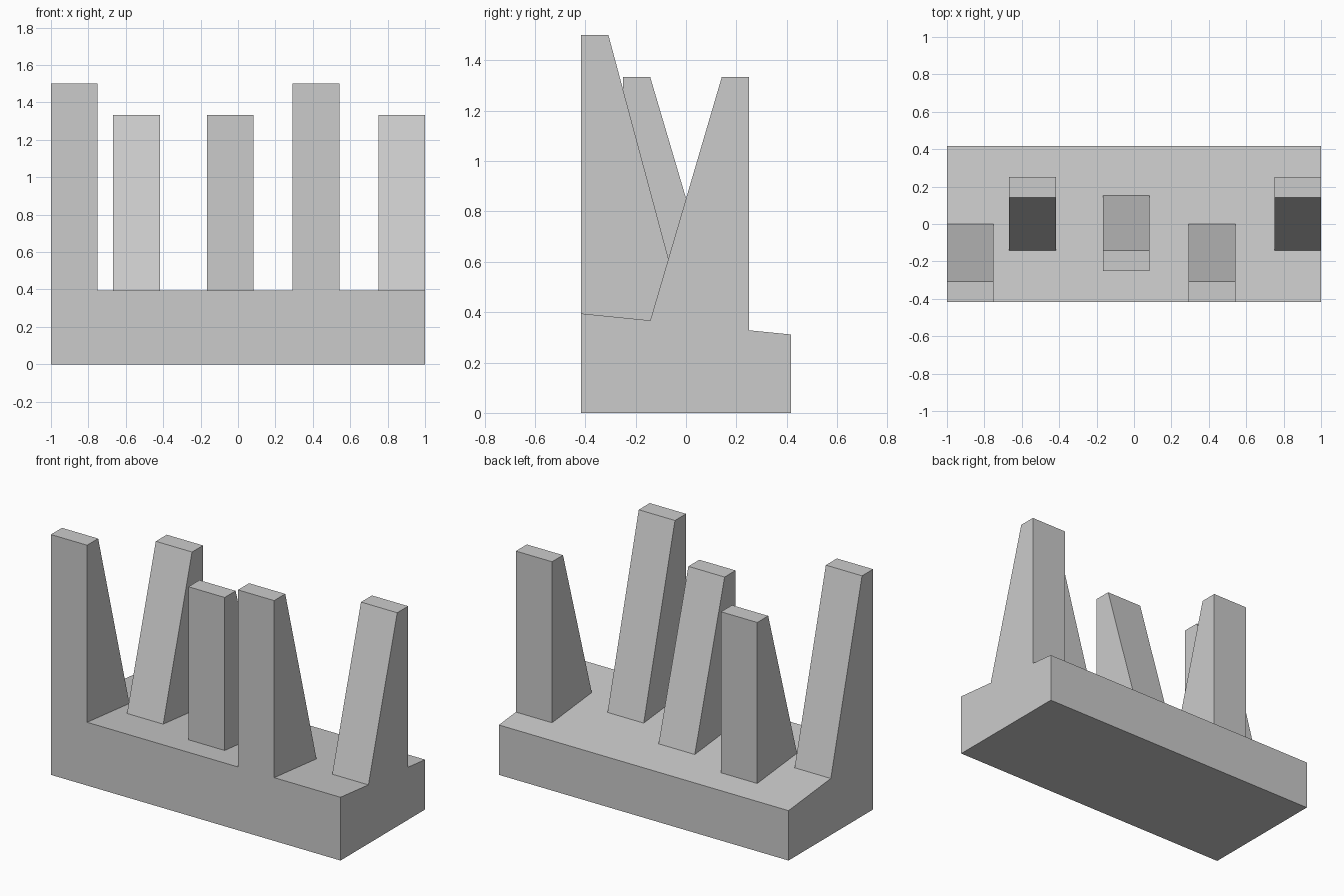
import bpy
import bmesh

cube = bpy.data.objects.get("Cube")
if cube:
    bpy.data.objects.remove(cube, do_unlink=True)

# One plain grey for the whole model
GREY = (0.6, 0.6, 0.6, 1.0)
grey = bpy.data.materials.new("plain_grey")
grey.diffuse_color = GREY
grey.use_nodes = True
grey.node_tree.nodes["Principled BSDF"].inputs["Base Color"].default_value = GREY

HALF_DEPTH = 0.417
POST_WIDTH = 0.25


def deck(y):
    """Height of the gently sloping base top."""
    return 0.353 - 0.1 * y


def extrude_profile(name, profile, x, width):
    """Sweep a (y, z) side profile along x."""
    bm = bmesh.new()
    face = bm.faces.new([bm.verts.new((x, y, z)) for y, z in profile])
    swept = bmesh.ops.extrude_face_region(bm, geom=[face])
    verts = [g for g in swept["geom"] if isinstance(g, bmesh.types.BMVert)]
    bmesh.ops.translate(bm, verts=verts, vec=(width, 0, 0))
    bmesh.ops.recalc_face_normals(bm, faces=bm.faces)
    mesh = bpy.data.meshes.new(name)
    bm.to_mesh(mesh)
    bm.free()
    mesh.materials.append(grey)
    obj = bpy.data.objects.new(name, mesh)
    bpy.context.collection.objects.link(obj)
    return obj


def post(name, x, upright, top_edge, foot, height):
    """Post with one upright side and one sloped side, standing on the base."""
    profile = [(upright, deck(upright)), (foot, deck(foot)),
               (top_edge, height), (upright, height)]
    return extrude_profile(name, profile, x, POST_WIDTH)


# Base block with sloping top
extrude_profile("base", [(-HALF_DEPTH, 0), (HALF_DEPTH, 0),
                         (HALF_DEPTH, deck(HALF_DEPTH)),
                         (-HALF_DEPTH, deck(-HALF_DEPTH))], -1, 2)

# Tall posts flush with the front, sloped at the back
for name, x in (("tall_post_right", -1), ("tall_post_left", 0.292)):
    post(name, x, -HALF_DEPTH, -0.308, 0, 1.5)

# Shorter posts sloped at the front
for name, x in (("back_post_right", -0.667), ("back_post_left", 0.75)):
    post(name, x, 0.25, 0.142, -0.142, 1.333)

# Shorter middle post sloped at the back
post("middle_post", -0.167, -0.25, -0.142, 0.152, 1.333)
